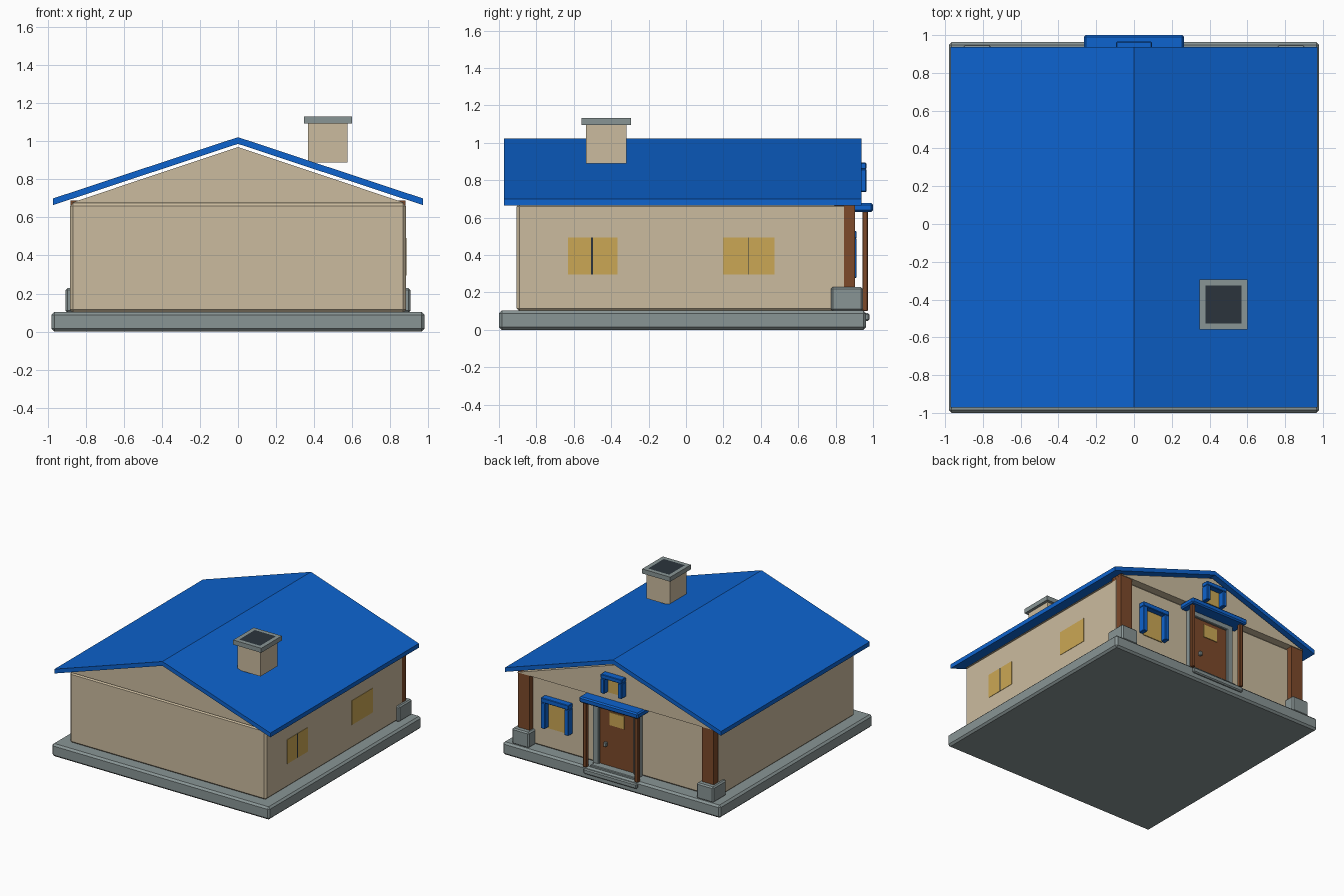
import bpy, bmesh
from mathutils import Vector

if "Cube" in bpy.data.objects:
    bpy.data.objects.remove(bpy.data.objects["Cube"])


def material(name, rgb):
    m = bpy.data.materials.new(name)
    m.diffuse_color = (*rgb, 1)
    m.use_nodes = True
    m.node_tree.nodes["Principled BSDF"].inputs["Base Color"].default_value = m.diffuse_color
    return m


BLUE = material("roof blue", (0.004, 0.125, 0.62))
BEIGE = material("wall beige", (0.60, 0.50, 0.345))
STONE = material("stone grey", (0.25, 0.30, 0.30))
WOOD = material("wood brown", (0.205, 0.068, 0.023))
GLASS = material("window yellow", (0.60, 0.39, 0.09))
DARK = material("soot dark", (0.024, 0.034, 0.045))


def finish(name, bm, mat):
    bmesh.ops.recalc_face_normals(bm, faces=bm.faces)
    me = bpy.data.meshes.new(name)
    bm.to_mesh(me)
    bm.free()
    me.materials.append(mat)
    ob = bpy.data.objects.new(name, me)
    bpy.context.collection.objects.link(ob)
    return ob


def box(name, x, y, z, mat, bevel=0):
    """Box from (min, max) pairs, with an optional one-step bevel."""
    bm = bmesh.new()
    bmesh.ops.create_cube(bm, size=1)
    for v in bm.verts:
        v.co = Vector([(r[0] + r[1]) / 2 + c * (r[1] - r[0]) for c, r in zip(v.co, (x, y, z))])
    if bevel:
        bmesh.ops.bevel(bm, geom=bm.edges[:], offset=bevel, segments=1, affect='EDGES')
    return finish(name, bm, mat)


def extrude_y(name, profile, y0, y1, mat):
    """Extrude an x-z profile along y."""
    bm = bmesh.new()
    face = bm.faces.new([bm.verts.new((px, y0, pz)) for px, pz in profile])
    ext = bmesh.ops.extrude_face_region(bm, geom=[face])["geom"]
    bmesh.ops.translate(bm, vec=(0, y1 - y0, 0),
                        verts=[g for g in ext if isinstance(g, bmesh.types.BMVert)])
    return finish(name, bm, mat)


def window_frame(name, x0, x1, y, z0, z1, w):
    """Two jambs and a lintel, open at the bottom."""
    box(name + "_jamb_a", (x0, x0 + w), y, (z0, z1 - w), BLUE, 0.004)
    box(name + "_jamb_b", (x1 - w, x1), y, (z0, z1 - w), BLUE, 0.004)
    box(name + "_lintel", (x0, x1), y, (z1 - w, z1), BLUE, 0.004)


# Foundation, walls, gable and roof
box("foundation", (-0.98, 0.98), (-1.0, 0.963), (0, 0.103), STONE, 0.015)
box("walls", (-0.883, 0.883), (-0.905, 0.86), (0.1, 0.675), BEIGE, 0.015)
extrude_y("gable", [(-0.883, 0.675), (0.883, 0.675), (0, 0.97)], -0.905, 0.91, BEIGE)
extrude_y("roof", [(-0.972, 0.665), (-0.972, 0.70), (0, 1.022), (0.972, 0.70),
                   (0.972, 0.665), (0, 0.987)], -0.972, 0.938, BLUE)

# Chimney with a dark flue in its cap
box("chimney", (0.368, 0.577), (-0.535, -0.318), (0.888, 1.097), BEIGE)
cap = box("chimney_cap", (0.347, 0.6), (-0.558, -0.293), (1.095, 1.132), STONE)
cap.data.materials.append(DARK)
bm = bmesh.new()
bm.from_mesh(cap.data)
top = max(bm.faces, key=lambda f: f.normal.z)
bmesh.ops.inset_region(bm, faces=[top], thickness=0.045)
top.material_index = 1
bm.to_mesh(cap.data)
bm.free()

# Corner posts on stone footings
for s, side in ((-1, "left"), (1, "right")):
    box(side + "_footing", sorted((s * 0.755, s * 0.907)), (0.775, 0.945), (0.1, 0.228), STONE, 0.01)
    box(side + "_corner_post", sorted((s * 0.775, s * 0.882)), (0.795, 0.903), (0.22, 0.69), WOOD)
    box(side + "_porch_post", sorted((s * 0.217, s * 0.247)), (0.943, 0.972), (0.1, 0.64), WOOD, 0.003)
    box(side + "_door_jamb", sorted((s * 0.155, s * 0.21)), (0.85, 0.9), (0.1, 0.63), STONE, 0.005)

# Porch roof, step, door
box("porch_roof", (-0.265, 0.265), (0.85, 1.0), (0.63, 0.677), BLUE, 0.01)
box("step", (-0.24, 0.24), (0.87, 0.98), (0.048, 0.09), STONE, 0.008)
box("door_sill", (-0.2, 0.2), (0.85, 0.945), (0.09, 0.12), STONE, 0.005)
box("door_lintel", (-0.21, 0.21), (0.85, 0.9), (0.59, 0.635), STONE, 0.005)
box("door", (-0.157, 0.157), (0.85, 0.882), (0.11, 0.6), WOOD)
box("door_window", (-0.065, 0.065), (0.88, 0.888), (0.455, 0.56), GLASS)
box("door_handle", (0.088, 0.112), (0.88, 0.905), (0.275, 0.31), STONE, 0.004)

# Window beside the door and the small gable window
window_frame("facade_window", 0.42, 0.67, (0.855, 0.912), 0.278, 0.527, 0.038)
box("facade_glass", (0.455, 0.635), (0.858, 0.867), (0.27, 0.492), GLASS)
window_frame("gable_window", -0.095, 0.095, (0.905, 0.965), 0.737, 0.893, 0.034)
box("gable_glass", (-0.064, 0.064), (0.908, 0.917), (0.735, 0.862), GLASS)

# Flush two-pane windows on the right wall
for i, (a, m, b, gap) in enumerate(((-0.632, -0.502, -0.367, 0.005), (0.198, 0.336, 0.472, 0.001))):
    box(f"side_pane_{i}_a", (0.88, 0.886), (a, m - gap), (0.295, 0.492), GLASS)
    box(f"side_pane_{i}_b", (0.88, 0.886), (m + gap, b), (0.295, 0.492), GLASS)
    box(f"side_mullion_{i}", (0.88, 0.886), (m - gap, m + gap), (0.295, 0.492), DARK)
